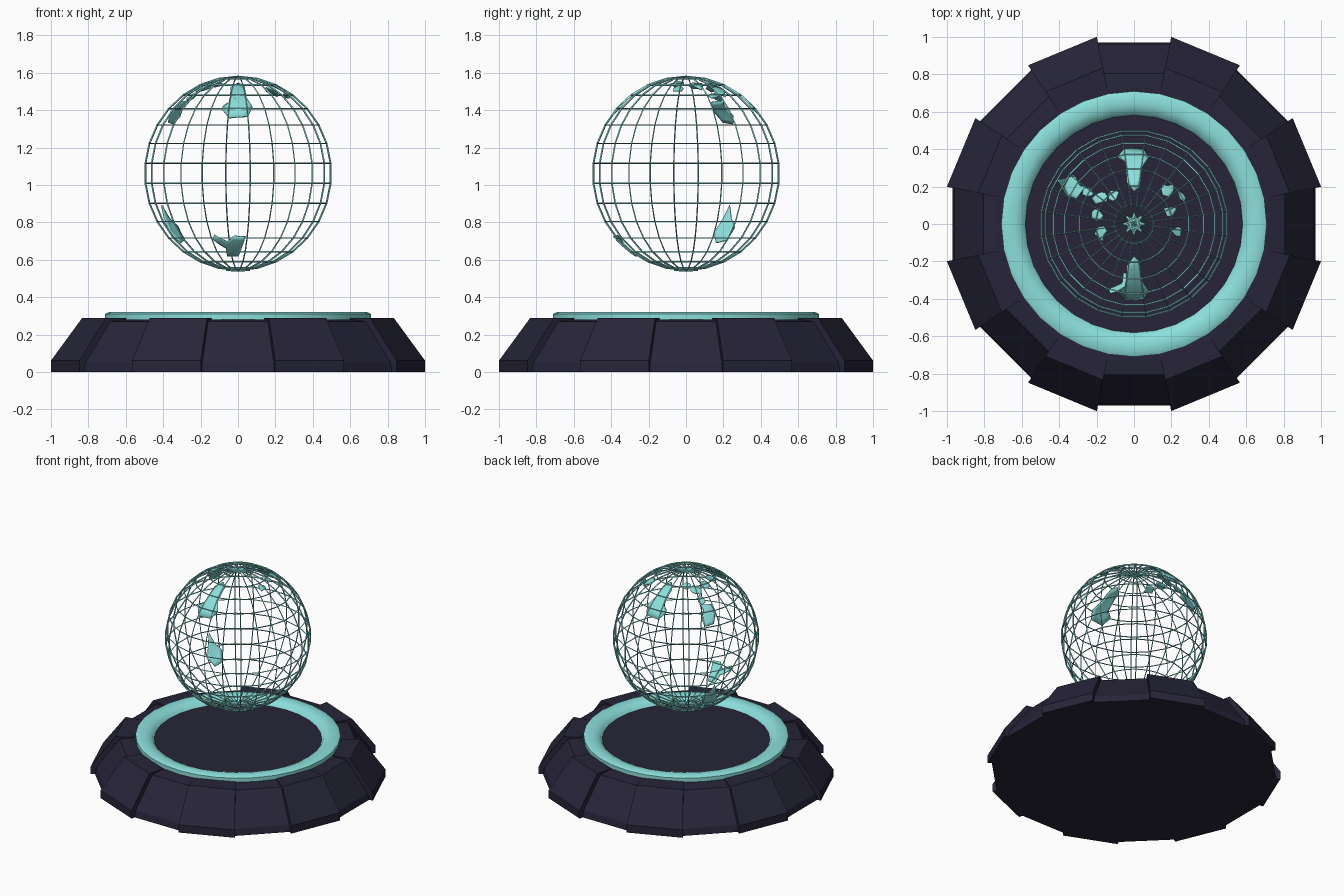
import bpy, bmesh, random
from math import sin, cos, pi, radians
from mathutils import Vector

random.seed(4)
cube = bpy.data.objects.get("Cube")
if cube:
    bpy.data.objects.remove(cube, do_unlink=True)


def material(name, color):
    m = bpy.data.materials.new(name)
    m.use_nodes = True
    m.diffuse_color = color
    m.node_tree.nodes["Principled BSDF"].inputs["Base Color"].default_value = color
    return m


NAVY = material("dark navy", (0.02, 0.018, 0.04, 1))
TEAL = material("pale teal", (0.26, 0.74, 0.71, 1))


def add_object(name, bm, mat, smooth=None):
    bmesh.ops.recalc_face_normals(bm, faces=bm.faces)
    mesh = bpy.data.meshes.new(name)
    bm.to_mesh(mesh)
    bm.free()
    mesh.materials.append(mat)
    ob = bpy.data.objects.new(name, mesh)
    bpy.context.collection.objects.link(ob)
    if smooth:
        bpy.ops.object.select_all(action='DESELECT')
        ob.select_set(True)
        bpy.context.view_layer.objects.active = ob
        bpy.ops.object.shade_smooth_by_angle(angle=radians(smooth))
    return ob


def lathe(bm, profile, angles, full):
    """Sweep an (r, z) profile through the given angles."""
    rows = [[bm.verts.new((r * cos(a), r * sin(a), z)) for r, z in profile] for a in angles]
    pairs = list(zip(rows, rows[1:])) + ([(rows[-1], rows[0])] if full else [])
    closed = profile + profile[:1]
    for a, b in pairs:
        for i in range(len(closed) - 1):
            j = (i + 1) % len(profile)
            bm.faces.new((a[i], b[i], b[j], a[j]))
    if not full:
        bm.faces.new(rows[0])
        bm.faces.new(rows[-1])


# Sixteen-sided plinth with sloping sides
STEP = pi / 8
bm = bmesh.new()
layers = []
for r, z in ((0.99, 0), (0.98, 0.05), (0.82, 0.27), (0.74, 0.28)):
    layers.append([bm.verts.new((r * cos((k + .5) * STEP), r * sin((k + .5) * STEP), z))
                   for k in range(16)])
for low, high in zip(layers, layers[1:]):
    for k in range(16):
        n = (k + 1) % 16
        bm.faces.new((low[k], low[n], high[n], high[k]))
bm.faces.new(layers[0])
bm.faces.new(layers[-1])
add_object("plinth", bm, NAVY)

# Eight raised blocks around the plinth
block_profile = [(1.02, 0), (1.02, 0.06), (0.85, 0.288), (0.72, 0.288), (0.72, 0)]
for k in range(8):
    mid = (k + .5) * pi / 4
    bm = bmesh.new()
    lathe(bm, block_profile, [mid - STEP / 2, mid + STEP / 2], False)
    add_object("plinth_block_%d" % (k + 1), bm, NAVY)

# Glowing ring on the plinth
bm = bmesh.new()
lathe(bm, [(0.575, 0.27), (0.595, 0.303), (0.635, 0.32), (0.69, 0.32), (0.71, 0.31), (0.71, 0.27)],
      [k * pi / 16 for k in range(32)], True)
add_object("ring", bm, TEAL, 50)

# Wire globe: 24 meridians, 14 parallels
CENTER, RADIUS, HEIGHT = 1.062, 0.502, 0.517
bm = bmesh.new()
bmesh.ops.create_uvsphere(bm, u_segments=24, v_segments=15, radius=1)
globe = add_object("globe_wires", bm, TEAL)
globe.scale = (RADIUS, RADIUS, HEIGHT)
globe.location.z = CENTER
globe.rotation_euler.z = radians(7.5)
wire = globe.modifiers.new("wires", 'WIREFRAME')
wire.thickness = 0.02
wire.use_even_offset = False


def land(name, lon, lat, outline):
    """Thin plate on the globe from an outline of (east, north) points."""
    lon, lat = radians(lon), radians(lat)
    up = Vector((cos(lat) * cos(lon), cos(lat) * sin(lon), sin(lat)))
    east = Vector((-sin(lon), cos(lon), 0))
    north = up.cross(east)
    bm = bmesh.new()
    hub = bm.verts.new(up)
    rim = [bm.verts.new(up + (east * u + north * v) / RADIUS) for u, v in outline]
    for a, b in zip(rim, rim[1:] + rim[:1]):
        bm.faces.new((hub, a, b))
    bmesh.ops.subdivide_edges(bm, edges=bm.edges, cuts=2, use_grid_fill=True)
    for v in bm.verts:
        d = v.co.normalized()
        v.co = (d.x * RADIUS, d.y * RADIUS, d.z * HEIGHT + CENTER)
    ob = add_object(name, bm, TEAL, 40)
    ob.modifiers.new("thickness", 'SOLIDIFY').thickness = 0.008


def ragged(size):
    """Irregular small outline."""
    return [(size * f * cos(k * pi / 4), size * f * sin(k * pi / 4))
            for k in range(8) for f in [random.uniform(0.45, 1.2)]]


# Large land plates
arrow = [(0, .16), (.035, .12), (.045, 0), (.08, -.07), (.055, -.14),
         (-.05, -.15), (-.09, -.08), (-.045, -.04), (-.04, .1)]
land("land_front_upper", -90, 52, arrow)
land("land_back_upper", 90, 52, [(-u, v) for u, v in arrow])
land("land_side_lower", 149, -34, [(.01, .13), (.04, .02), (.06, -.04), (.02, -.11),
                                   (-.04, -.09), (-.06, 0), (-.02, .05)])
land("land_front_lower", -96, -48, [(.02, .07), (.08, .06), (.06, 0), (.03, -.09), (-.03, -.09),
                                    (-.03, -.02), (-.1, .04), (-.09, .07), (-.02, .03)])
land("land_side_upper", 148, 40, [(.05, .07), (.06, 0), (.03, -.07), (-.03, -.08),
                                  (-.05, -.03), (-.02, .04), (-.03, .08)])

# Small islands near the top, and a star cap at each pole
islands = [(145, 54, .04), (140, 63, .05), (165, 66, .035), (195, 68, .045), (125, 68, .03),
           (45, 59, .05), (20, 66, .04), (350, 62, .035), (30, 54, .03)]
for i, (lon, lat, size) in enumerate(islands):
    land("island_%d" % (i + 1), lon, lat, ragged(size))
star = [(r * cos(k * pi / 8), r * sin(k * pi / 8)) for k in range(16) for r in [(.065, .035)[k % 2]]]
land("top_cap", 0, 90, star)
land("bottom_cap", 0, -90, star)
